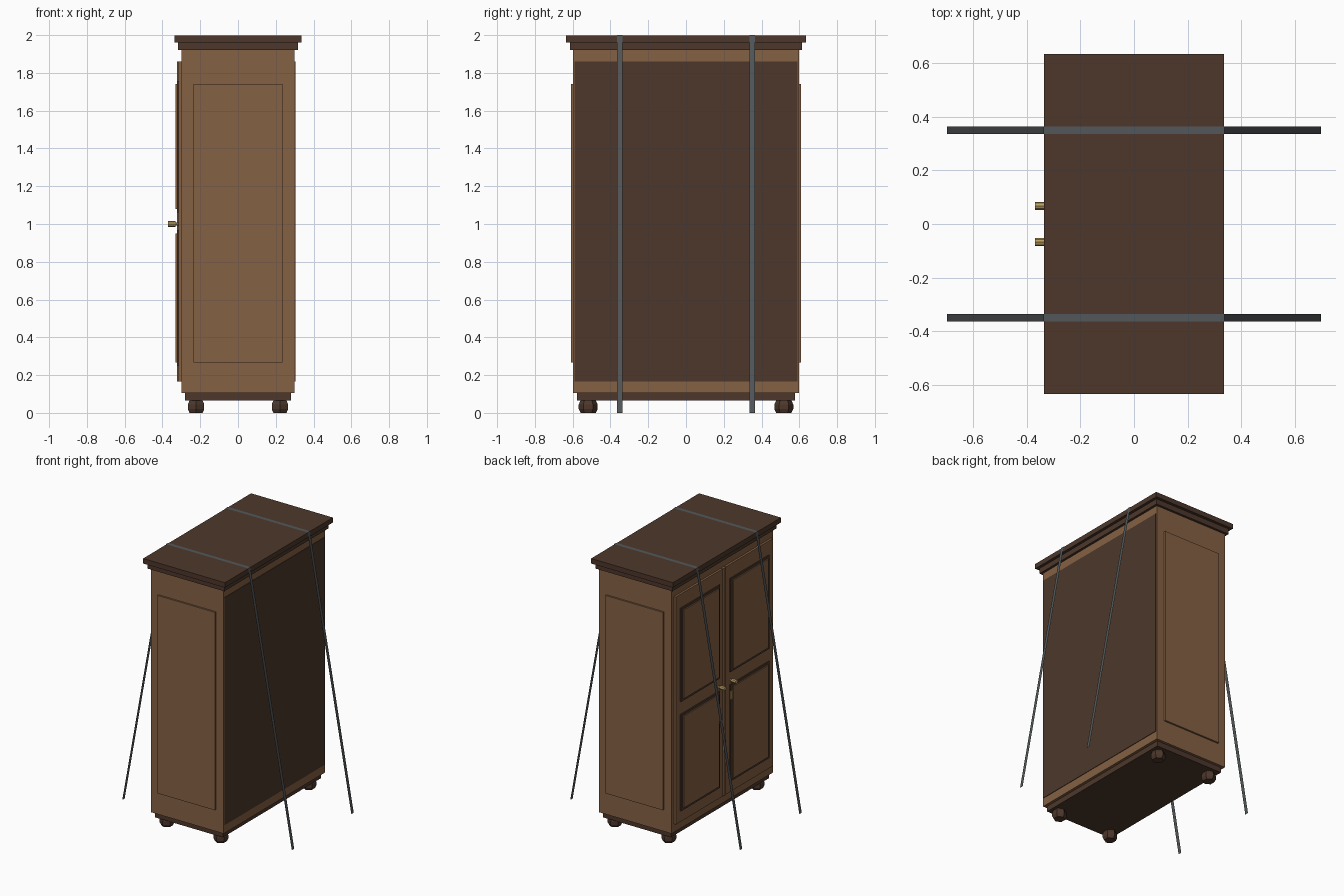
import bpy, bmesh, math
from mathutils import Matrix

if "Cube" in bpy.data.objects:
    bpy.data.objects.remove(bpy.data.objects["Cube"])


def material(name, rgb):
    m = bpy.data.materials.new(name)
    m.diffuse_color = (*rgb, 1)
    m.use_nodes = True
    m.node_tree.nodes["Principled BSDF"].inputs["Base Color"].default_value = m.diffuse_color
    return m


WOOD = material("wood", (0.235, 0.12, 0.056))
DARK = material("dark_wood", (0.074, 0.039, 0.025))
BRASS = material("brass", (0.51, 0.35, 0.12))
STRAP = material("strap_grey", (0.085, 0.095, 0.10))


def finish(name, bm, mat):
    me = bpy.data.meshes.new(name)
    bmesh.ops.recalc_face_normals(bm, faces=bm.faces)
    bm.to_mesh(me)
    bm.free()
    me.materials.append(mat)
    ob = bpy.data.objects.new(name, me)
    bpy.context.collection.objects.link(ob)
    return ob


def box(name, x, y, z, mat):
    """Box from (min, max) pairs."""
    bm = bmesh.new()
    size = [b - a for a, b in (x, y, z)]
    mid = [(a + b) / 2 for a, b in (x, y, z)]
    bmesh.ops.create_cube(bm, size=1, matrix=Matrix.Translation(mid) @ Matrix.Diagonal((*size, 1)))
    return finish(name, bm, mat)


def lathe(name, profile, sides, matrix, mat):
    """Closed solid turned around z from (radius, height) points."""
    bm = bmesh.new()
    rings = [[bm.verts.new((r * math.sin(2 * math.pi * i / sides),
                            r * math.cos(2 * math.pi * i / sides), h)) for i in range(sides)]
             for r, h in profile]
    for a, b in zip(rings, rings[1:]):
        for i in range(sides):
            j = (i + 1) % sides
            bm.faces.new((a[i], a[j], b[j], b[i]))
    bm.faces.new(rings[0])
    bm.faces.new(rings[-1])
    bm.transform(matrix)
    return finish(name, bm, mat)


def span(a, b, s):
    return tuple(sorted((a * s, b * s)))


# Carcass, plinth and stepped cornice
box("body", (-0.30, 0.30), (-0.597, 0.597), (0.105, 1.92), WOOD)
box("plinth", (-0.28, 0.28), (-0.578, 0.578), (0.065, 0.105), DARK)
box("cornice_lower", (-0.317, 0.317), (-0.614, 0.614), (1.92, 1.96), DARK)
box("cornice_top", (-0.337, 0.337), (-0.635, 0.635), (1.96, 1.997), DARK)
box("back_panel", (0.295, 0.304), (-0.59, 0.59), (0.167, 1.86), DARK)

# Bun feet
for sx in (-1, 1):
    for sy in (-1, 1):
        lathe("foot", [(0.04, 0), (0.05, 0.02), (0.05, 0.045), (0.04, 0.066)], 6,
              Matrix.Translation((0.222 * sx, 0.518 * sy, 0)), DARK)

# Strip where the doors meet
box("door_meeting_strip", (-0.322, -0.30), (-0.013, 0.013), (0.167, 1.86), WOOD)

for s in (-1, 1):
    # Raised panel on each end
    box("side_panel", (-0.236, 0.236), span(0.59, 0.61, s), (0.267, 1.74), WOOD)

    # Door with two moulded panels
    box("door", (-0.316, -0.295), span(0.02, 0.57, s), (0.167, 1.86), WOOD)
    for z0, z1 in ((0.267, 0.95), (1.08, 1.74)):
        box("door_moulding", (-0.324, -0.31), span(0.06, 0.52, s), (z0 - 0.018, z1 + 0.018), DARK)
        box("door_panel", (-0.332, -0.315), span(0.083, 0.497, s), (z0, z1), WOOD)

    # Knob on a short stem
    lathe("knob", [(0.008, 0), (0.008, 0.017), (0.015, 0.017), (0.015, 0.055)], 8,
          Matrix.Translation((-0.315, 0.068 * s, 1.0)) @ Matrix.Rotation(-math.pi / 2, 4, 'Y'), BRASS)

    # Flat lashing strap over the top down to the floor
    bm = bmesh.new()
    path = [(-0.698, 0), (-0.338, 2.0), (0.338, 2.0), (0.698, 0)]
    pairs = [[bm.verts.new((x, 0.35 * s + w, z)) for w in (-0.014, 0.014)] for x, z in path]
    for (a, b), (c, d) in zip(pairs, pairs[1:]):
        bm.faces.new((a, b, d, c))
    finish("strap", bm, STRAP)

# Keyhole plate
box("keyhole_plate", (-0.327, -0.31), (-0.082, -0.062), (0.86, 0.92), BRASS)
